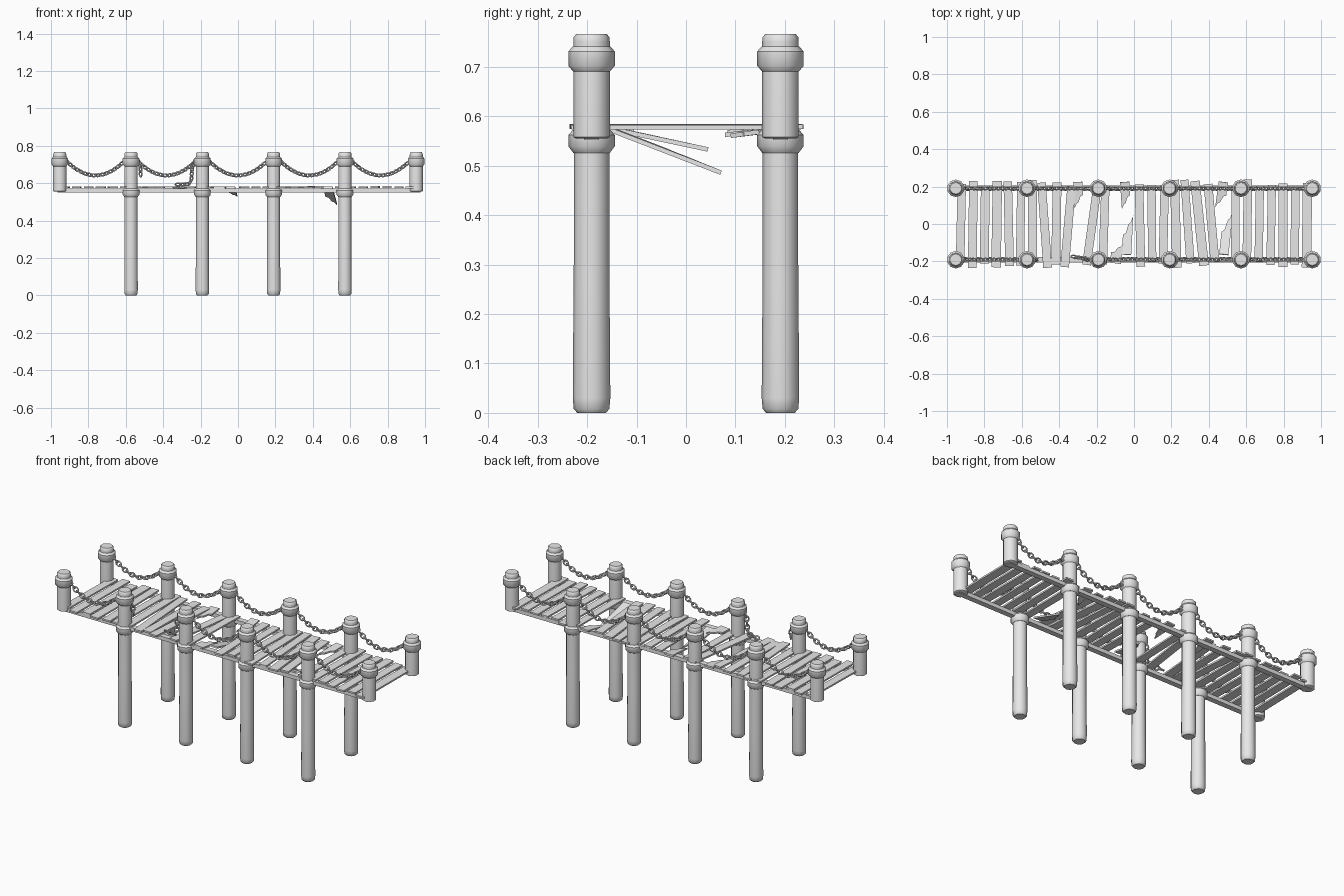
import bpy, bmesh, math, random
from mathutils import Matrix, Vector

random.seed(4)
if "Cube" in bpy.data.objects:
    bpy.data.objects.remove(bpy.data.objects["Cube"])

grey = bpy.data.materials.new("plain grey")
grey.use_nodes = True
grey.diffuse_color = (0.8, 0.8, 0.8, 1)
grey.node_tree.nodes["Principled BSDF"].inputs["Base Color"].default_value = (0.8, 0.8, 0.8, 1)

POST_X = [-0.953 + 0.3812 * i for i in range(6)]
ROW_Y = 0.191
DECK_Z = 0.573


def finish(bm, name, smooth=None):
    bmesh.ops.recalc_face_normals(bm, faces=bm.faces)
    mesh = bpy.data.meshes.new(name)
    bm.to_mesh(mesh)
    bm.free()
    mesh.materials.append(grey)
    obj = bpy.data.objects.new(name, mesh)
    bpy.context.collection.objects.link(obj)
    if smooth:
        bpy.ops.object.select_all(action='DESELECT')
        obj.select_set(True)
        bpy.context.view_layer.objects.active = obj
        bpy.ops.object.shade_smooth_by_angle(angle=math.radians(smooth))
    return obj


def lathe(bm, profile, x, y, sides=10):
    """Closed turned solid from (radius, height) pairs."""
    rings = []
    for r, z in profile:
        rings.append([bm.verts.new((x + r * math.cos(math.tau * (k + 0.5) / sides),
                                    y + r * math.sin(math.tau * (k + 0.5) / sides), z))
                      for k in range(sides)])
    for low, high in zip(rings, rings[1:]):
        for k in range(sides):
            n = (k + 1) % sides
            bm.faces.new((low[k], low[n], high[n], high[k]))
    bm.faces.new(rings[0])
    bm.faces.new(rings[-1])


# Posts: every one has a capped top, inner ones also a pile and lower collar
UPPER = [(0.032, 0.555), (0.037, 0.558), (0.037, 0.75), (0.036, 0.76), (0.031, 0.766)]
CAP_RING = [(0.037, 0.69), (0.047, 0.702), (0.047, 0.731), (0.038, 0.741)]
COLLAR = [(0.037, 0.526), (0.047, 0.539), (0.047, 0.562), (0.038, 0.572)]
PILE = [(0.029, 0), (0.036, 0.008), (0.038, 0.03), (0.036, 0.3), (0.036, 0.56)]
for y, side in ((-ROW_Y, "front"), (ROW_Y, "back")):
    for i, x in enumerate(POST_X):
        bm = bmesh.new()
        parts = [UPPER, CAP_RING]
        if 0 < i < 5:
            parts += [COLLAR, PILE]
        for part in parts:
            lathe(bm, part, x, y)
        finish(bm, f"{side}_post_{i + 1}", 40)

# Long beams under the deck
for y, side in ((-ROW_Y, "front"), (ROW_Y, "back")):
    bm = bmesh.new()
    bmesh.ops.create_cube(bm, size=1, matrix=Matrix.Translation((0.005, y, 0.562))
                          @ Matrix.Diagonal((1.94, 0.03, 0.021, 1)))
    finish(bm, f"{side}_beam")


def board(name, outline, loc, yaw=0, pitch=0, thick=0.009):
    """Flat board from a 2D outline, placed and turned."""
    bm = bmesh.new()
    face = bm.faces.new([bm.verts.new((px, py, 0)) for px, py in outline])
    top = bmesh.ops.extrude_face_region(bm, geom=[face])["geom"]
    bmesh.ops.translate(bm, vec=(0, 0, thick),
                        verts=[v for v in top if isinstance(v, bmesh.types.BMVert)])
    turn = (Matrix.Translation(loc) @ Matrix.Rotation(math.radians(yaw), 4, 'Z')
            @ Matrix.Rotation(math.radians(pitch), 4, 'X'))
    bmesh.ops.transform(bm, matrix=turn, verts=bm.verts)
    finish(bm, name)


# Whole planks, some twisted out of line
TWIST = {7: 4, 9: -5, 11: -8, 12: -2, 19: 4, 20: 6, 21: 5}
BROKEN = (10, 13, 14, 22)
for i in range(30):
    if i in BROKEN:
        continue
    x = -0.925 + 0.0638 * i
    w = random.uniform(0.022, 0.026)
    a = 0.22 + random.uniform(-0.02, 0.018)
    b = 0.22 + random.uniform(-0.02, 0.018)
    board(f"plank_{i + 1}", [(-w, -a), (w, -a), (w * 0.95, b), (-w, b)],
          (x, 0, DECK_Z + random.uniform(0, 0.002)),
          TWIST.get(i, random.uniform(-1.5, 1.5)))


def snapped(name, x, y, length, pitch, yaw=0, w=0.025):
    """Broken plank hanging inward from one edge with a splintered end."""
    jag = [(-w, 0), (w, 0), (w, length), (w * 0.5, length * 0.82),
           (w * 0.1, length * 0.78), (-w * 0.4, length * 0.55), (-w, length * 0.5)]
    if y > 0:
        yaw += 180
    board(name, jag, (x, y, DECK_Z), yaw, pitch)


snapped("snapped_plank_back_1", -0.3, 0.225, 0.14, -4, 3)
snapped("snapped_plank_back_2", -0.05, 0.225, 0.145, -6, 4)
snapped("snapped_plank_back_3", 0.478, 0.225, 0.14, -7, -8)
snapped("snapped_plank_front_1", -0.1, -0.21, 0.11, -2, -8, 0.03)
snapped("snapped_plank_front_2", -0.04, -0.165, 0.215, -12, -3)
snapped("snapped_plank_front_3", 0.48, -0.165, 0.255, -21, -6)


def add_link(bm, pos, tangent, roll, rl=0.0165, rw=0.0105, wire=0.0042, seg=10, sides=5):
    """One oval chain link lying along the tangent."""
    basis = tangent.to_track_quat('X', 'Z').to_matrix().to_4x4()
    m = Matrix.Translation(pos) @ basis @ Matrix.Rotation(roll, 4, 'X')
    rings = []
    for s in range(seg):
        a = math.tau * s / seg
        ring = []
        for k in range(sides):
            b = math.tau * k / sides
            d = wire * math.cos(b)
            ring.append(bm.verts.new(m @ Vector(((rl + d) * math.cos(a),
                                                 (rw + d) * math.sin(a),
                                                 wire * math.sin(b)))))
        rings.append(ring)
    for s in range(seg):
        r0, r1 = rings[s], rings[(s + 1) % seg]
        for k in range(sides):
            n = (k + 1) % sides
            bm.faces.new((r0[k], r1[k], r1[n], r0[n]))


def chain(name, path, pitch=0.0235):
    """Links spaced evenly along a polyline, alternately turned a quarter."""
    bm = bmesh.new()
    path = [Vector(p) for p in path]
    travelled, target, n = 0, 0, 0
    for p, q in zip(path, path[1:]):
        step = (q - p).length
        while target <= travelled + step:
            pos = p.lerp(q, (target - travelled) / step)
            add_link(bm, pos, (q - p).normalized(), math.radians(45 + 90 * (n % 2)))
            target += pitch
            n += 1
        travelled += step
    finish(bm, name, 60)


# Sagging chains between neighbouring posts; one front span is torn
for y, side in ((-ROW_Y, "front"), (ROW_Y, "back")):
    for i in range(5):
        if side == "front" and i == 1:
            continue
        mid = (POST_X[i] + POST_X[i + 1]) / 2
        path = []
        for s in range(25):
            u = s / 12 - 1
            path.append((mid + 0.152 * u, y, 0.642 + 0.074 * u * u))
        chain(f"{side}_chain_{i + 1}", path)

chain("torn_chain_short", [(-0.535, -ROW_Y, 0.718), (-0.522, -ROW_Y, 0.69),
                           (-0.52, -ROW_Y, 0.635)])
chain("torn_chain_long", [(-0.23, -ROW_Y, 0.718), (-0.245, -ROW_Y, 0.68),
                          (-0.25, -ROW_Y, 0.615), (-0.262, -0.185, 0.596),
                          (-0.32, -0.175, 0.593)])
